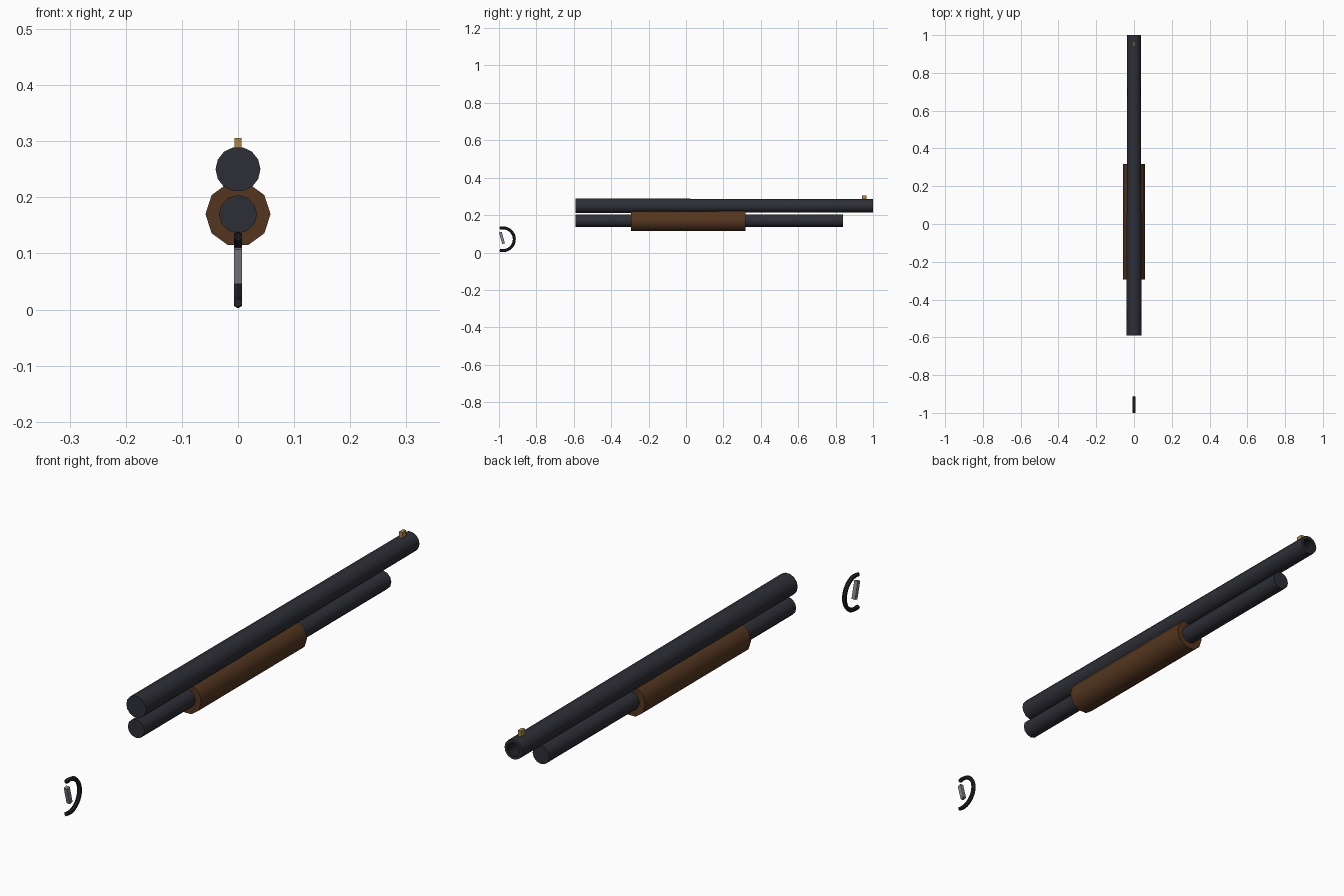
import bpy, bmesh, math
from mathutils import Matrix, Vector

cube = bpy.data.objects.get("Cube")
if cube:
    bpy.data.objects.remove(cube, do_unlink=True)


def material(name, rgb):
    m = bpy.data.materials.new(name)
    m.use_nodes = True
    m.diffuse_color = (*rgb, 1)
    m.node_tree.nodes["Principled BSDF"].inputs["Base Color"].default_value = (*rgb, 1)
    return m


STEEL = material("blued steel", (0.027, 0.028, 0.037))
DARK = material("dark steel", (0.014, 0.014, 0.019))
WOOD = material("brown wood", (0.090, 0.037, 0.014))
BRASS = material("brass", (0.42, 0.25, 0.07))
GREY = material("grey metal", (0.22, 0.23, 0.25))


def make(name, bm, mats, smooth=True):
    bmesh.ops.recalc_face_normals(bm, faces=bm.faces)
    mesh = bpy.data.meshes.new(name)
    bm.to_mesh(mesh)
    bm.free()
    for m in mats:
        mesh.materials.append(m)
    ob = bpy.data.objects.new(name, mesh)
    bpy.context.collection.objects.link(ob)
    if smooth:
        bpy.ops.object.select_all(action="DESELECT")
        ob.select_set(True)
        bpy.context.view_layer.objects.active = ob
        bpy.ops.object.shade_smooth_by_angle(angle=math.radians(40))
    return ob


def loft(name, rings, mats, smooth=True, dark_from=None):
    """Skin a list of point rings and cap both ends."""
    bm = bmesh.new()
    loops = [[bm.verts.new(p) for p in ring] for ring in rings]
    n = len(loops[0])
    for i, (a, b) in enumerate(zip(loops, loops[1:])):
        for k in range(n):
            f = bm.faces.new((a[k], a[(k + 1) % n], b[(k + 1) % n], b[k]))
            f.material_index = int(dark_from is not None and i >= dark_from)
    for end in (loops[0], loops[-1]):
        bm.faces.new(end)
    if dark_from is not None:
        bm.faces.ensure_lookup_table()
        bm.faces[-1].material_index = 1
    return make(name, bm, mats, smooth)


def ring(y, r, z, sides):
    return [(r * math.cos(k * math.tau / sides), y, z + r * math.sin(k * math.tau / sides))
            for k in range(sides)]


def box(name, size, center, tilt, mat):
    bm = bmesh.new()
    bmesh.ops.create_cube(bm, size=1, matrix=Matrix.Translation(center)
                          @ Matrix.Rotation(math.radians(tilt), 4, "X")
                          @ Matrix.Diagonal((*size, 1)))
    return make(name, bm, [mat], False)


# Tapered barrel with an open muzzle
profile = [(-0.59, 0.040), (0.93, 0.0362), (1.0, 0.036), (1.0, 0.025), (0.93, 0.025)]
loft("barrel", [ring(y, r, 0.25, 14) for y, r in profile], [STEEL, DARK], dark_from=3)

# Lower tube and the sliding wooden grip around it
loft("lower_tube", [ring(y, 0.034, 0.17, 12) for y in (-0.59, 0.84)], [STEEL])
loft("wooden_grip", [ring(y, 0.058, 0.17, 10) for y in (-0.295, 0.318)], [WOOD])

# Bead sight
box("front_sight", (0.013, 0.024, 0.022), (0, 0.953, 0.295), 0, BRASS)

# Curved guard: a hexagonal section swept along an open arc
center, radius, wire, steps = Vector((0, -0.979, 0.071)), 0.061, 0.008, 20
guard = []
for i in range(steps + 1):
    a = math.radians(-106 + 212 * i / steps)
    out = Vector((0, math.cos(a), math.sin(a)))
    guard.append([center + out * (radius + wire * math.cos(k * math.tau / 6))
                  + Vector((wire * math.sin(k * math.tau / 6), 0, 0)) for k in range(6)])
loft("guard", guard, [DARK])

# Tilted lever inside the guard
box("lever", (0.014, 0.015, 0.064), (0, -0.984, 0.078), 15, GREY)
